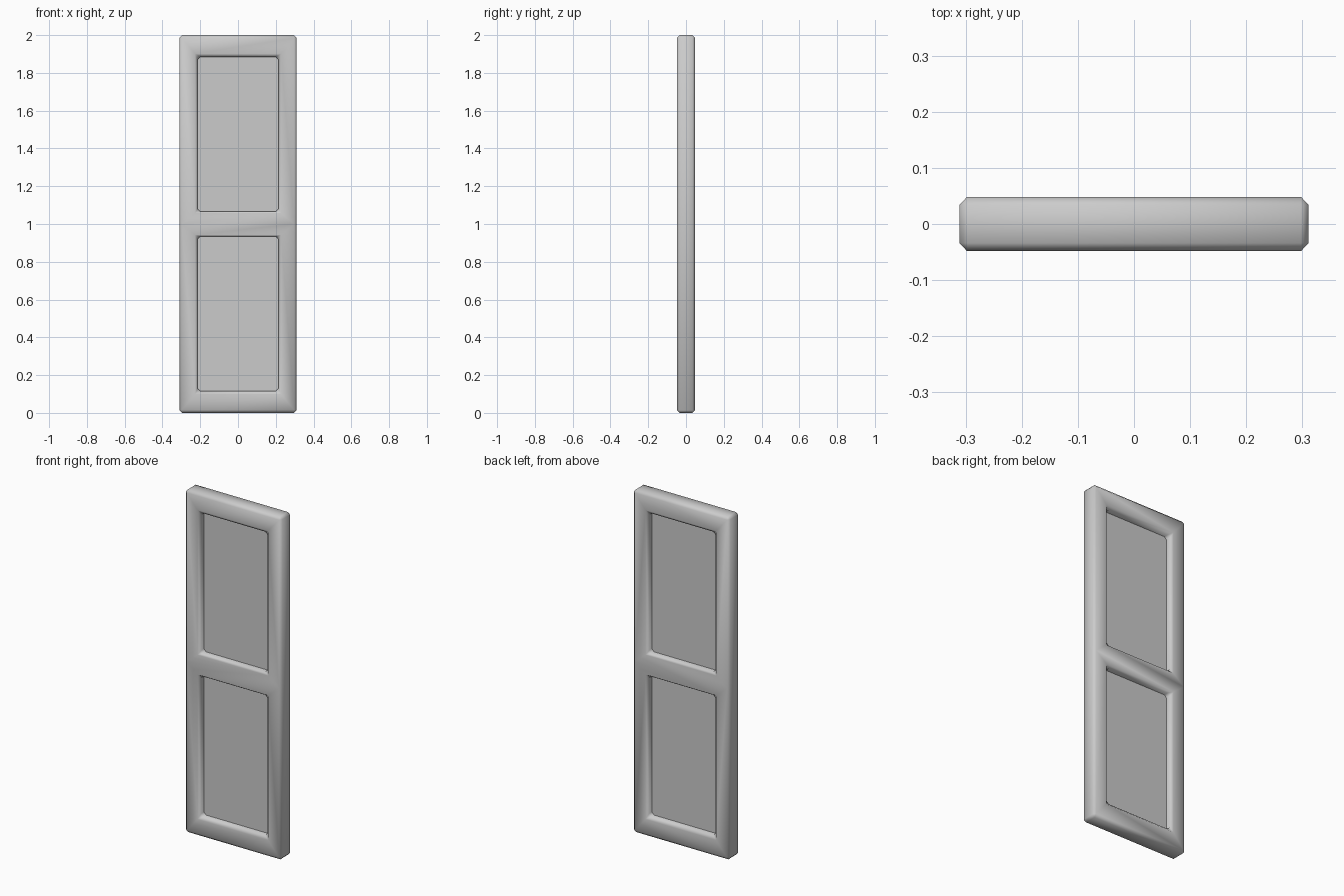
import bpy
import bmesh

if "Cube" in bpy.data.objects:
    bpy.data.objects.remove(bpy.data.objects["Cube"])

# Overall sizes
HALF_W, HALF_D, HEIGHT = 0.311, 0.048, 2.0
OPEN_W = 0.214                      # half width of each opening
OPENINGS = [(0.115, 0.933), (1.067, 1.885)]
CHAMFER = 0.014


def make_material(name, value):
    mat = bpy.data.materials.new(name)
    mat.use_nodes = True
    colour = (value, value, value, 1)
    mat.diffuse_color = colour
    mat.node_tree.nodes["Principled BSDF"].inputs["Base Color"].default_value = colour
    return mat


def finish(name, bm, mat):
    mesh = bpy.data.meshes.new(name)
    bmesh.ops.recalc_face_normals(bm, faces=bm.faces)
    bm.to_mesh(mesh)
    bm.free()
    mesh.materials.append(mat)
    obj = bpy.data.objects.new(name, mesh)
    bpy.context.collection.objects.link(obj)
    return obj


def rectangle(half_w, low, high):
    return [(-half_w, low), (half_w, low), (half_w, high), (-half_w, high)]


grey = make_material("light grey", 0.6)

# Frame: a mitred ring of quads round each opening, extruded to full depth
bm = bmesh.new()
for i, (low, high) in enumerate(OPENINGS):
    mid = HEIGHT / 2
    outer = rectangle(HALF_W, i * mid, (i + 1) * mid)
    inner = rectangle(OPEN_W, low, high)
    rings = [[bm.verts.new((x, -HALF_D, z)) for x, z in ring] for ring in (outer, inner)]
    for a in range(4):
        b = (a + 1) % 4
        bm.faces.new((rings[0][a], rings[0][b], rings[1][b], rings[1][a]))
bmesh.ops.remove_doubles(bm, verts=bm.verts, dist=0.0001)
result = bmesh.ops.extrude_face_region(bm, geom=bm.faces[:], use_keep_orig=True)
back = [g for g in result["geom"] if isinstance(g, bmesh.types.BMVert)]
bmesh.ops.translate(bm, verts=back, vec=(0, 2 * HALF_D, 0))
frame = finish("panel_frame", bm, grey)
frame.data.polygons.foreach_set("use_smooth", [True] * len(frame.data.polygons))

# Chamfer every sharp edge, keeping soft shading across it
bevel = frame.modifiers.new("chamfer", "BEVEL")
bevel.width = CHAMFER
bevel.segments = 1
bevel.limit_method = "ANGLE"

# Flat recessed panels, tucked slightly into the frame
for name, (low, high) in zip(("lower_panel", "upper_panel"), OPENINGS):
    bm = bmesh.new()
    bmesh.ops.create_cube(bm, size=1)
    for v in bm.verts:
        v.co.x *= 2 * OPEN_W + 0.02
        v.co.y *= 0.016
        v.co.z = (low + high) / 2 + v.co.z * (high - low + 0.02)
    finish(name, bm, grey)
